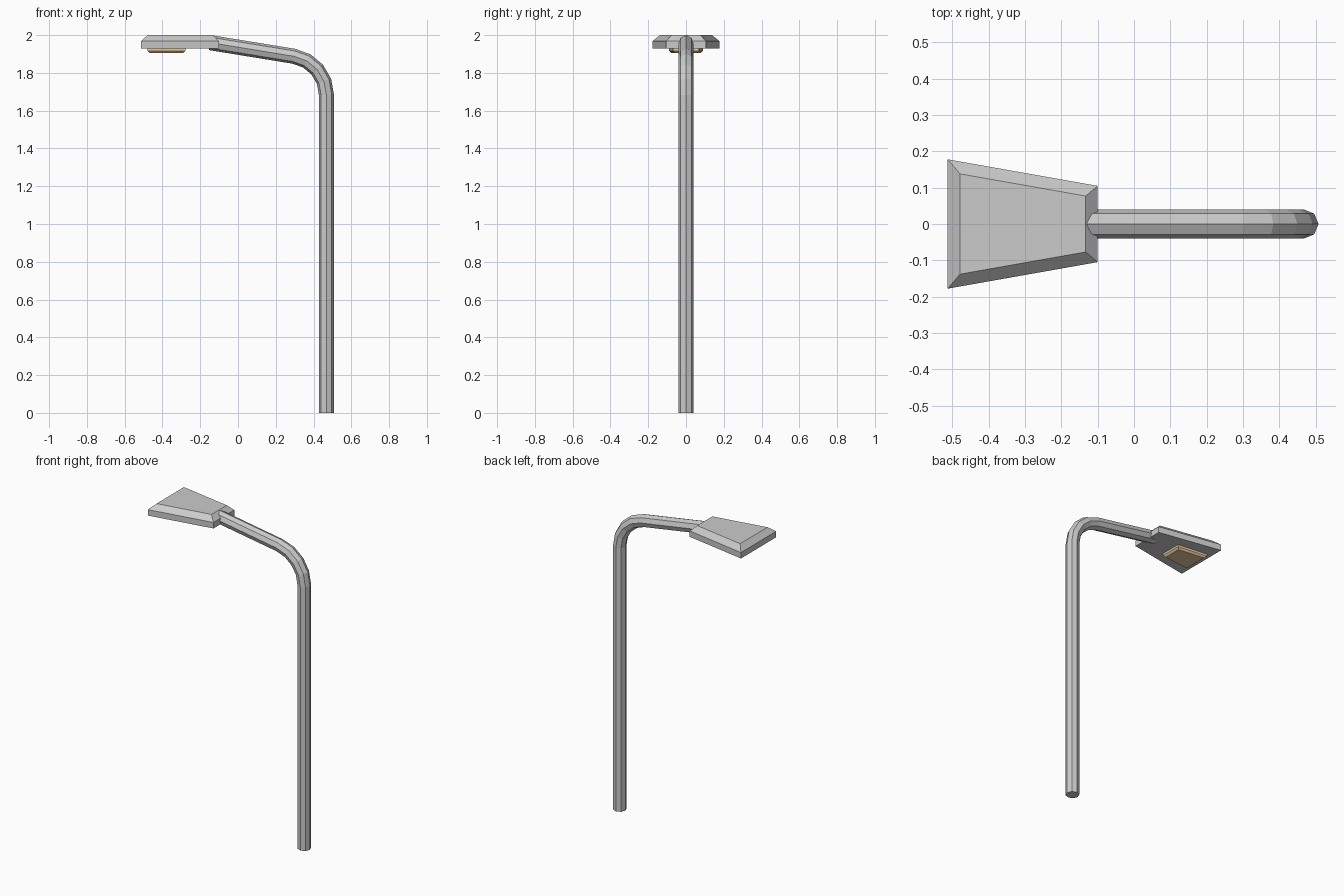
import bpy, bmesh
from math import sin, cos, radians, pi

if "Cube" in bpy.data.objects:
    bpy.data.objects.remove(bpy.data.objects["Cube"])


def loft(name, rings, color=None):
    """Skin a list of equal-length vertex rings and cap both ends."""
    bm = bmesh.new()
    loops = [[bm.verts.new(p) for p in ring] for ring in rings]
    n = len(loops[0])
    for a, b in zip(loops, loops[1:]):
        for i in range(n):
            j = (i + 1) % n
            bm.faces.new((a[i], a[j], b[j], b[i]))
    bm.faces.new(loops[0])
    bm.faces.new(loops[-1])
    bmesh.ops.recalc_face_normals(bm, faces=bm.faces)
    mesh = bpy.data.meshes.new(name)
    bm.to_mesh(mesh)
    bm.free()
    obj = bpy.data.objects.new(name, mesh)
    bpy.context.collection.objects.link(obj)
    if color:
        mat = bpy.data.materials.new(name + "_material")
        mat.diffuse_color = color
        mat.use_nodes = True
        mat.node_tree.nodes["Principled BSDF"].inputs["Base Color"].default_value = mat.diffuse_color
        mesh.materials.append(mat)
    return obj


def trapezoid(x0, x1, w0, w1, z):
    """Ring tapering from half-width w0 at x0 to w1 at x1."""
    return [(x0, -w0, z), (x1, -w1, z), (x1, w1, z), (x0, w0, z)]


def tube_ring(x, z, turn, r=0.04, sides=8):
    """Octagon around the path point, tilted by the turn angle."""
    ring = []
    for i in range(sides):
        a = 2 * pi * i / sides
        u = r * cos(a)
        ring.append((x + u * cos(turn), r * sin(a), z + u * sin(turn)))
    return ring


# Pole: straight post, four-step bend, sloping arm
post_x, bend_z, bend_r = 0.468, 1.684, 0.207
total = 80.3
path = [(post_x, 0, 0)]
for k in range(5):
    t = radians(total * k / 4)
    path.append((post_x - bend_r + bend_r * cos(t), bend_z + bend_r * sin(t), t))
path.append((-0.147, 1.96, radians(total)))
loft("pole", [tube_ring(*p) for p in path])

# Lamp head: tapered housing with a chamfered top
loft("lamp_head", [
    trapezoid(-0.513, -0.10, 0.178, 0.105, 1.93),
    trapezoid(-0.513, -0.10, 0.178, 0.105, 1.968),
    trapezoid(-0.479, -0.133, 0.138, 0.077, 2.0),
])

# Light panel: small tapered block below the head, chamfered at the bottom
loft("light_panel", [
    trapezoid(-0.478, -0.278, 0.09, 0.068, 1.935),
    trapezoid(-0.478, -0.278, 0.09, 0.068, 1.917),
    trapezoid(-0.466, -0.290, 0.079, 0.059, 1.905),
], (0.8, 0.6, 0.35, 1))
